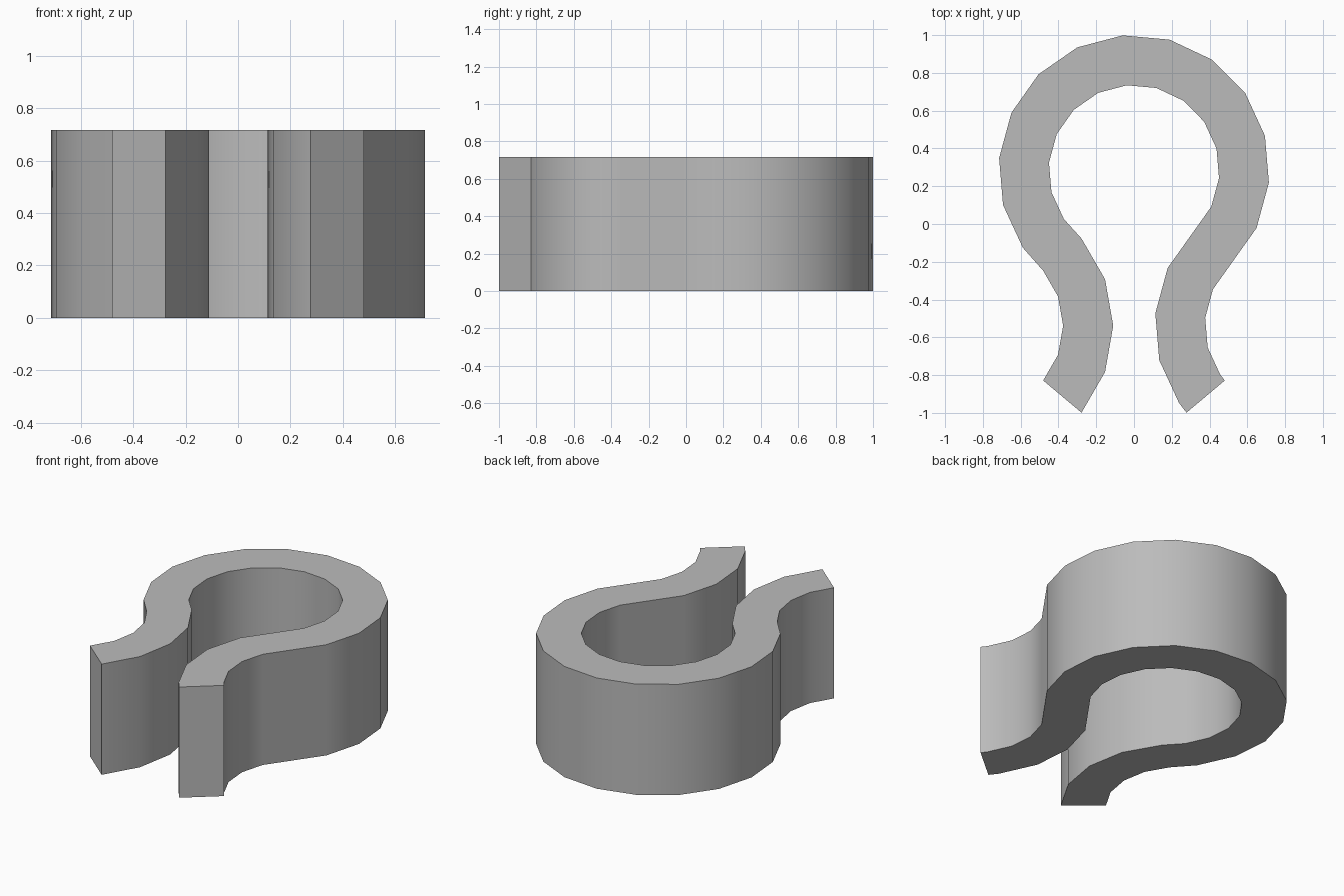
import bpy, bmesh
from math import sin, cos, radians

if "Cube" in bpy.data.objects:
    bpy.data.objects.remove(bpy.data.objects["Cube"])

HEIGHT = 0.717
INNER, OUTER = 0.452, 0.717      # band radii
LOOP_Y, FOOT_X, FOOT_Y = 0.284, 0.827, -0.538

grey = bpy.data.materials.new("plain grey")
grey.diffuse_color = (0.5, 0.5, 0.5, 1)
grey.use_nodes = True
grey.node_tree.nodes["Principled BSDF"].inputs["Base Color"].default_value = grey.diffuse_color


def arc(cx, cy, angles, outside, inside):
    """Pairs of points (outside edge, inside edge) along an arc."""
    return [[(cx + r * cos(radians(a)), cy + r * sin(radians(a)))
             for r in (outside, inside)] for a in angles]


# Band path: left foot, round loop, right foot
pairs = arc(-FOOT_X, FOOT_Y, [-40, -20, 0, 20, 40], INNER, OUTER)
pairs += arc(0, LOOP_Y, [214.8 - 20 * i for i in range(13)], OUTER, INNER)
pairs += arc(FOOT_X, FOOT_Y, [154.8, 174.8, 194.8, 214.8, 220], INNER, OUTER)

# One closed outline, extruded upward
outline = [p[0] for p in pairs] + [p[1] for p in reversed(pairs)]
bm = bmesh.new()
base = bm.faces.new([bm.verts.new((x, y, 0)) for x, y in outline])
top = bmesh.ops.extrude_face_region(bm, geom=[base], use_keep_orig=True)
bmesh.ops.translate(bm, vec=(0, 0, HEIGHT),
                    verts=[v for v in top["geom"] if isinstance(v, bmesh.types.BMVert)])
bmesh.ops.recalc_face_normals(bm, faces=bm.faces)

mesh = bpy.data.meshes.new("spring_clip")
bm.to_mesh(mesh)
bm.free()
mesh.materials.append(grey)
clip = bpy.data.objects.new("spring_clip", mesh)
bpy.context.collection.objects.link(clip)

# Smooth walls with crisp rims
bpy.context.view_layer.objects.active = clip
clip.select_set(True)
bpy.ops.object.shade_smooth_by_angle(angle=radians(30))
